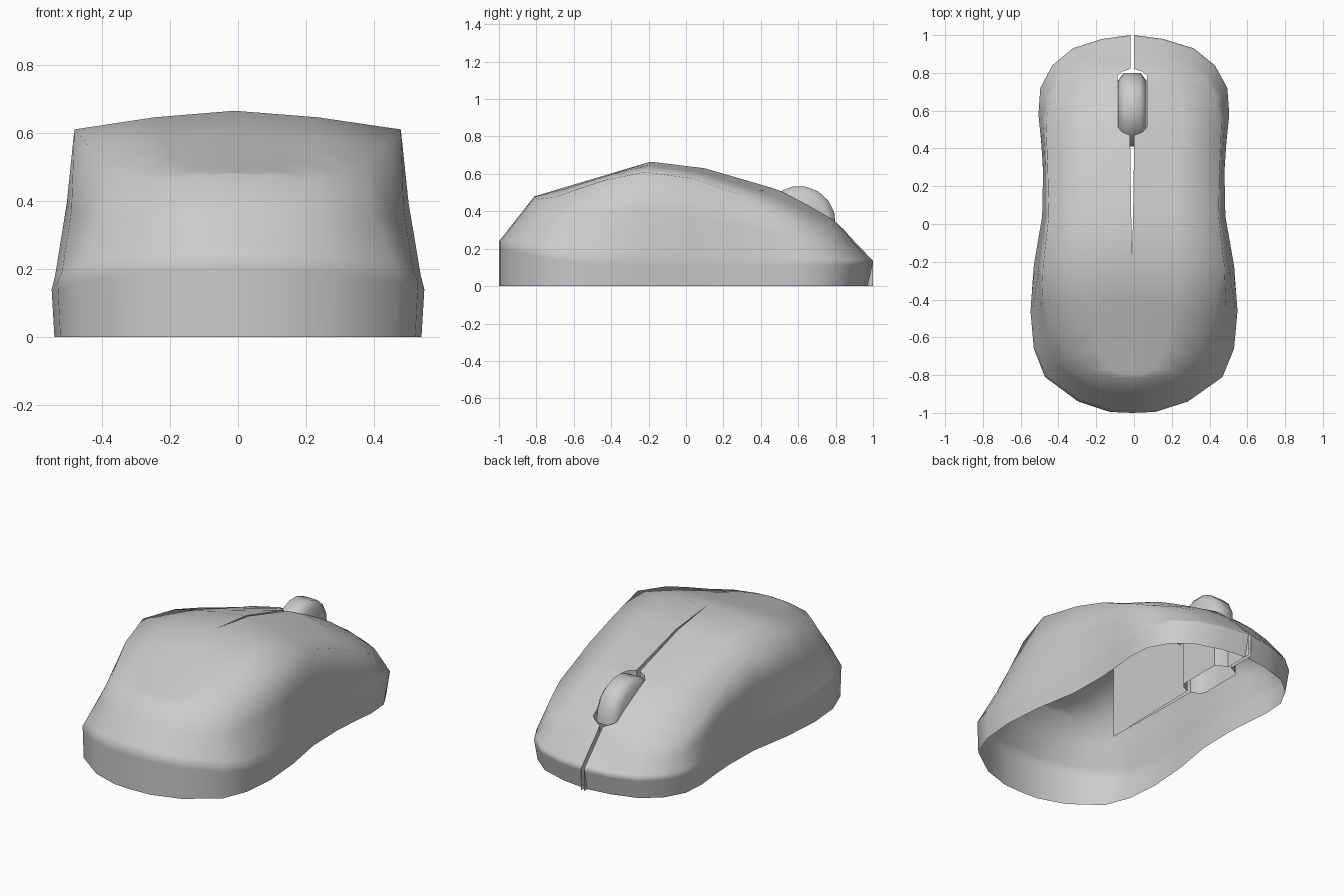
import bpy, bmesh, math
from mathutils import Vector

cube = bpy.data.objects.get("Cube")
if cube:
    bpy.data.objects.remove(cube, do_unlink=True)

grey = bpy.data.materials.new("plain_grey")
grey.use_nodes = True
COLOUR = (0.6, 0.6, 0.6, 1)
grey.diffuse_color = COLOUR
grey.node_tree.nodes["Principled BSDF"].inputs["Base Color"].default_value = COLOUR

SLOT_X = -0.01     # slot centre line
WALL_Z = 0.0       # lower edge of the inner walls

# Half-body stations from palm to nose: rim point, ridge point, spine y
STATIONS = [
    ((0, -1, .24), (0, -.81, .48), -.81),
    ((.12, -.995, .235), (.1, -.81, .475), -.8),
    ((.29, -.94, .22), (.24, -.79, .465), -.74),
    ((.47, -.81, .19), (.35, -.7, .475), -.62),
    ((.53, -.66, .16), (.39, -.59, .515), -.5),
    ((.548, -.46, .14), (.44, -.44, .565), -.38),
    ((.53, -.22, .13), (.48, -.22, .61), -.19),
    ((.485, .04, .13), (.45, .04, .575), .1),
    ((.48, .28, .13), (.455, .27, .495), .47),
    ((.49, .43, .13), (.46, .4, .43), .488),
    ((.505, .58, .13), (.465, .54, .365), .515),
    ((.495, .72, .13), (.44, .67, .305), .65),
    ((.43, .84, .13), (.375, .77, .28), .785),
    ((.32, .93, .13), (.27, .84, .265), .805),
    ((.16, .98, .13), (.14, .87, .26), .822),
    ((.01, 1, .135), (.01, .88, .26), .88),
]
SPINE = [(-.81, .48), (-.19, .665), (.1, .63), (.4, .55), (.55, .49), (.8, .345), (1, .13)]
GAP = [(-.19, 0), (.1, .006), (.47, .011), (.488, .055), (.515, .078),
       (.785, .078), (.805, .055), (.822, .01)]


def lerp_table(table, y):
    """Piecewise linear lookup, clamped at both ends."""
    if y <= table[0][0]:
        return table[0][1]
    for (a, u), (b, v) in zip(table, table[1:]):
        if y <= b:
            return u + (v - u) * (y - a) / (b - a)
    return table[-1][1]


def column(rim, ridge, spine_y):
    """Points from the base, over the rim and ridge, to the spine."""
    rim, ridge = Vector(rim), Vector(ridge)
    spine = Vector((lerp_table(GAP, spine_y), spine_y, lerp_table(SPINE, spine_y)))
    base = Vector((rim.x * .985, rim.y * (.97 if rim.y > 0 else 1), 0))
    middle = ridge.lerp(spine, .5)
    middle.z += .15 * abs(spine.z - ridge.z)
    wall = [base, base.lerp(rim, .85), rim]
    return wall + [rim.lerp(ridge, t) for t in (.1, .55, 1)] + [middle, spine]


def place(p, side):
    """Mirror a point, easing the middle onto the slot centre line."""
    return (p.x * side + SLOT_X * (1 - min(1, abs(p.x) / .548)), p.y, p.z)


def finish(name, bm, angle):
    bmesh.ops.remove_doubles(bm, verts=bm.verts, dist=.0005)
    bmesh.ops.dissolve_degenerate(bm, edges=bm.edges, dist=.0001)
    bmesh.ops.recalc_face_normals(bm, faces=bm.faces)
    mesh = bpy.data.meshes.new(name)
    bm.to_mesh(mesh)
    bm.free()
    mesh.materials.append(grey)
    obj = bpy.data.objects.new(name, mesh)
    bpy.context.collection.objects.link(obj)
    bpy.ops.object.select_all(action='DESELECT')
    obj.select_set(True)
    bpy.context.view_layer.objects.active = obj
    bpy.ops.object.shade_smooth_by_angle(angle=math.radians(angle))


def add_strips(bm, rows):
    """Join neighbouring rows of points with quads."""
    grid = [[bm.verts.new(p) for p in row] for row in rows]
    for a, b in zip(grid, grid[1:]):
        for i in range(len(a) - 1):
            bm.faces.new((a[i], b[i], b[i + 1], a[i + 1]))


columns = [column(*s) for s in STATIONS]

# Open-bottomed shell, both halves
bm = bmesh.new()
for side in (1, -1):
    add_strips(bm, [[place(p, side) for p in col] for col in columns])
finish("body_shell", bm, 89)

# Walls hanging below the button slot and the wheel opening
first = next(i for i, col in enumerate(columns) if col[-1].x > 0) - 1
edge = [col[-1] for col in columns[first:]] + columns[-1][2:6][::-1]
bm = bmesh.new()
for side in (1, -1):
    add_strips(bm, [[place(p, side), place(Vector((p.x, p.y, WALL_Z)), side)] for p in edge])
finish("slot_walls", bm, 40)

# Scroll wheel: bevelled tread swept over the upper part of a circle
TREAD = [(-.075, 0), (-.075, .155), (-.045, .195), (.045, .195), (.075, .155), (.075, 0)]
STEPS = 9
rows = []
for k in range(STEPS + 1):
    a = math.radians(-5 + 190 * k / STEPS)
    rows.append([(SLOT_X + x, .605 + r * math.cos(a), .34 + r * math.sin(a)) for x, r in TREAD])
bm = bmesh.new()
add_strips(bm, rows)
finish("scroll_wheel", bm, 60)
